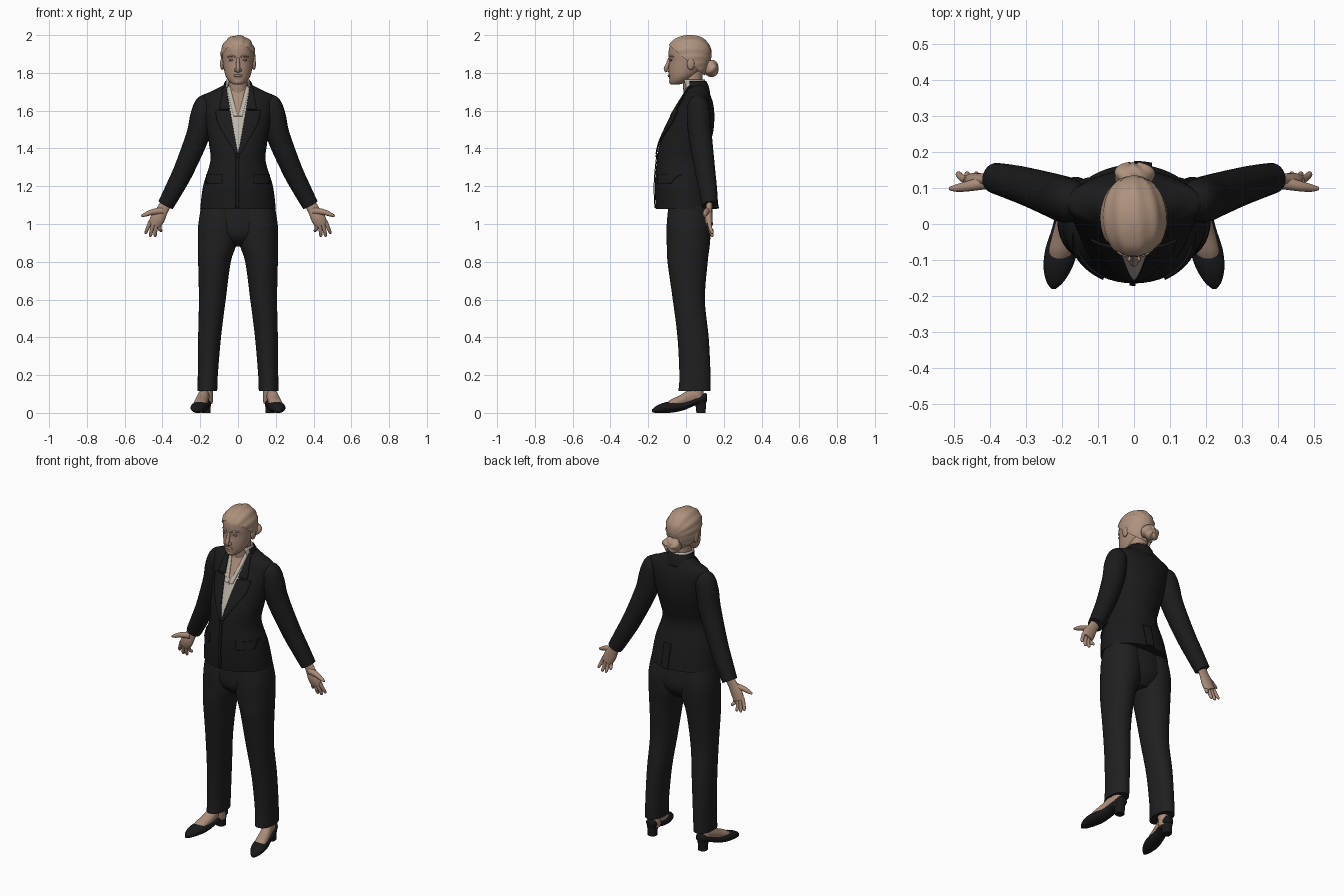
import bpy, bmesh, math
from mathutils import Vector, Matrix

default_cube = bpy.data.objects.get("Cube")
if default_cube:
    bpy.data.objects.remove(default_cube, do_unlink=True)


def material(name, red, green, blue):
    mat = bpy.data.materials.new(name)
    mat.use_nodes = True
    mat.diffuse_color = (red, green, blue, 1)
    shader = mat.node_tree.nodes["Principled BSDF"]
    shader.inputs["Base Color"].default_value = (red, green, blue, 1)
    shader.inputs["Roughness"].default_value = 0.8
    return mat


skin = material("skin", 0.40, 0.26, 0.19)
hair = material("hair", 0.43, 0.29, 0.21)
lip = material("lip", 0.32, 0.18, 0.14)
eye = material("eye", 0.22, 0.15, 0.12)
jacket = material("jacket_cloth", 0.011, 0.011, 0.012)
trouser = material("trouser_cloth", 0.014, 0.014, 0.015)
shirt = material("shirt_cloth", 0.50, 0.46, 0.39)
leather = material("shoe_leather", 0.010, 0.010, 0.011)


def finish(name, bm, mat, mirror=False, thickness=0):
    """Turn a bmesh into a smooth-shaded object, mirrored over x if asked."""
    bmesh.ops.recalc_face_normals(bm, faces=bm.faces)
    mesh = bpy.data.meshes.new(name)
    bm.to_mesh(mesh)
    bm.free()
    mesh.materials.append(mat)
    obj = bpy.data.objects.new(name, mesh)
    bpy.context.collection.objects.link(obj)
    if thickness:
        solid = obj.modifiers.new("thickness", 'SOLIDIFY')
        solid.thickness = thickness
        solid.offset = 0
    if mirror:
        obj.modifiers.new("mirror", 'MIRROR')
    bpy.ops.object.select_all(action='DESELECT')
    obj.select_set(True)
    bpy.context.view_layer.objects.active = obj
    bpy.ops.object.shade_smooth_by_angle(angle=math.radians(45))
    return obj


def smooth(rows, steps=5):
    """Catmull-Rom resampling of rows of numbers."""
    last, out = len(rows) - 1, []
    for i in range(last):
        four = rows[max(i - 1, 0)], rows[i], rows[i + 1], rows[min(i + 2, last)]
        for k in range(steps):
            t = k / steps
            out.append([b + t * (c - a) / 2 + t * t * (2 * a - 5 * b + 4 * c - d) / 2
                        + t ** 3 * (3 * b - a - 3 * c + d) / 2
                        for a, b, c, d in zip(*four)])
    out.append(list(rows[-1]))
    return out


def bridge(bm, rings, cap=True):
    loops = [[bm.verts.new(p) for p in ring] for ring in rings]
    count = len(loops[0])
    for low, high in zip(loops, loops[1:]):
        for j in range(count):
            k = (j + 1) % count
            bm.faces.new((low[j], low[k], high[k], high[j]))
    if cap:
        bm.faces.new(loops[0])
        bm.faces.new(loops[-1])


def power(value, n):
    return math.copysign(abs(value) ** (2 / n), value)


def loft(name, rows, mat, place=lambda u, v, w: (u, v, w), n=2, cut=None,
         cap=True, mirror=False, thickness=0, ripple=None):
    """Superellipse rings; each row is position, u range, v range."""
    rings, segments = [], 48
    for w, u0, u1, v0, v1 in smooth(rows):
        ring = []
        for j in range(segments):
            a = math.tau * j / segments
            ring.append(place((u0 + u1) / 2 + (u1 - u0) / 2 * power(math.cos(a), n),
                              (v0 + v1) / 2 + (v1 - v0) / 2 * power(math.sin(a), n), w))
        rings.append(ring)
    bm = bmesh.new()
    bridge(bm, rings, cap)
    if ripple:
        bmesh.ops.recalc_face_normals(bm, faces=bm.faces)
        bm.normal_update()
        for vert in bm.verts:
            vert.co += vert.normal * ripple(vert.co)
    if cut:
        bmesh.ops.bisect_plane(bm, geom=bm.verts[:] + bm.edges[:] + bm.faces[:],
                               plane_co=cut[0], plane_no=cut[1], clear_inner=True)
    return finish(name, bm, mat, mirror, thickness)


def tube(name, points, mat, flat=1, mirror=True):
    """Round or flattened tube through points of x, y, z, radius."""
    path = smooth(points)
    spots = [Vector(p[:3]) for p in path]
    rings = []
    for i, spot in enumerate(spots):
        along = (spots[min(i + 1, len(spots) - 1)] - spots[max(i - 1, 0)]).normalized()
        side = Vector((0, 1, 0)).cross(along).normalized()
        depth = along.cross(side) * flat
        angles = [math.tau * j / 24 for j in range(24)]
        rings.append([spot + path[i][3] * (side * math.cos(a) + depth * math.sin(a))
                      for a in angles])
    bm = bmesh.new()
    bridge(bm, rings)
    return finish(name, bm, mat, mirror)


def ball(name, centre, radii, mat, mirror=False):
    bm = bmesh.new()
    bmesh.ops.create_uvsphere(bm, u_segments=24, v_segments=14, radius=1,
                              matrix=Matrix.Translation(centre) @ Matrix.Diagonal((*radii, 1)))
    return finish(name, bm, mat, mirror)


# Jacket body: height, half width, front, back
body = [(1.08, 0.20, -0.16, 0.165), (1.20, 0.185, -0.165, 0.14), (1.33, 0.147, -0.155, 0.11),
        (1.42, 0.153, -0.14, 0.128), (1.50, 0.165, -0.108, 0.146), (1.58, 0.177, -0.07, 0.15),
        (1.64, 0.188, -0.035, 0.143), (1.68, 0.188, -0.01, 0.13), (1.70, 0.145, 0, 0.122),
        (1.735, 0.075, 0.01, 0.11)]
loft("jacket_body", [(z, -w, w, f, b) for z, w, f, b in body], jacket)
body_rows = smooth(body)


def body_y(x, z, side):
    """Surface depth of the jacket body, side -1 front, 1 back."""
    for low, high in zip(body_rows, body_rows[1:]):
        if z <= high[0]:
            break
    t = (z - low[0]) / (high[0] - low[0])
    _, w, f, b = [p + t * (q - p) for p, q in zip(low, high)]
    return (f + b) / 2 + side * (b - f) / 2 * math.sqrt(max(0, 1 - (x / w) ** 2))


def patch(name, bottom, top, left, right, lift, mat, side=-1, mirror=False):
    """Cloth panel lying on the jacket body between two x edges."""
    bm, grid, tall, wide = bmesh.new(), [], 30, 12
    for i in range(tall + 1):
        z = bottom + (top - bottom) * i / tall
        row = []
        for j in range(wide + 1):
            x = left(z) + (right(z) - left(z)) * j / wide
            row.append(bm.verts.new((x, body_y(x, z, side) + side * lift, z)))
        grid.append(row)
    for low, high in zip(grid, grid[1:]):
        for j in range(wide):
            bm.faces.new((low[j], low[j + 1], high[j + 1], high[j]))
    return finish(name, bm, mat, mirror, thickness=0.005)


def neckline(z):
    return 0.062 * max(0, (z - 1.38) / 0.345) ** 0.9


def skin_edge(z):
    return 0.04 * (z - 1.56) / 0.16


# Shirt, open neck, lapels and collars
patch("shirt_front", 1.38, 1.73, lambda z: -neckline(z) - 0.006,
      lambda z: neckline(z) + 0.006, 0.004, shirt)
patch("chest", 1.56, 1.73, lambda z: -skin_edge(z), skin_edge, 0.007, skin)
patch("shirt_collar_wings", 1.57, 1.73, skin_edge,
      lambda z: skin_edge(z) + 0.02, 0.009, shirt, mirror=True)
patch("lapels", 1.37, 1.60, neckline,
      lambda z: neckline(z) + min(0.012 + 0.4 * (z - 1.37), 0.078), 0.009, jacket, mirror=True)
patch("collar_leaves", 1.608, 1.73, neckline,
      lambda z: neckline(z) + 0.055 - 0.33 * (z - 1.608), 0.009, jacket, mirror=True)
loft("jacket_collar", [(1.69, -0.095, 0.095, -0.02, 0.125), (1.73, -0.076, 0.076, -0.02, 0.117),
                       (1.755, -0.066, 0.066, -0.02, 0.105)], jacket,
     cut=((0, 0.02, 1.73), (0, 1, 0)), cap=False, thickness=0.006)
loft("shirt_collar", [(1.69, -0.07, 0.07, -0.03, 0.107), (1.765, -0.06, 0.06, -0.03, 0.098)],
     shirt, cut=((0, 0, 1.73), (0, 1, 0.3)), cap=False, thickness=0.005)

# Jacket details
patch("pocket_flaps", 1.215, 1.262, lambda z: 0.085, lambda z: 0.168, 0.006, jacket, mirror=True)
patch("front_overlap", 1.085, 1.375, lambda z: -0.012, lambda z: 0.004, 0.004, jacket)
patch("back_vent", 1.082, 1.22, lambda z: 0, lambda z: 0.05, 0.008, jacket, side=1)
ball("front_button", (0, -0.156, 1.36), (0.009, 0.006, 0.009), leather)
tube("sleeves", [(0.15, 0.065, 1.665, 0.03), (0.172, 0.065, 1.635, 0.055),
                 (0.19, 0.067, 1.57, 0.063), (0.212, 0.075, 1.47, 0.062),
                 (0.285, 0.10, 1.29, 0.054), (0.335, 0.115, 1.19, 0.049),
                 (0.383, 0.127, 1.10, 0.043)], jacket)

# Trousers
loft("trouser_seat", [(1.14, -0.17, 0.17, -0.09, 0.11), (1.0, -0.19, 0.19, -0.098, 0.13),
                      (0.93, -0.16, 0.16, -0.085, 0.12), (0.88, -0.07, 0.07, -0.03, 0.08)], trouser)
loft("trouser_legs", [(1.12, 0, 0.19, -0.09, 0.11), (1.0, 0, 0.21, -0.102, 0.13),
                      (0.9, 0.006, 0.213, -0.102, 0.127), (0.8, 0.038, 0.211, -0.098, 0.115),
                      (0.6, 0.065, 0.207, -0.07, 0.10), (0.4, 0.09, 0.211, -0.045, 0.12),
                      (0.2, 0.107, 0.213, -0.035, 0.13), (0.115, 0.11, 0.214, -0.04, 0.13)],
     trouser, n=2.1, mirror=True)


# Feet and heeled shoes, toes turned out
def turned_out(u, v, w):
    return 0.165 + u + 0.2 * (0.11 - w), w, v


loft("shoes", [(0.112, -0.012, 0.012, 0.065, 0.095), (0.10, -0.03, 0.03, 0.05, 0.105),
               (0.05, -0.036, 0.036, 0.04, 0.078), (-0.01, -0.038, 0.038, 0.015, 0.06),
               (-0.07, -0.045, 0.045, 0.002, 0.062), (-0.12, -0.04, 0.04, 0, 0.053),
               (-0.16, -0.024, 0.024, 0, 0.035), (-0.18, -0.006, 0.006, 0.004, 0.018)],
     leather, turned_out, mirror=True)
loft("feet", [(0.07, -0.027, 0.027, 0.06, 0.13), (0.02, -0.03, 0.03, 0.04, 0.125),
              (-0.03, -0.034, 0.034, 0.03, 0.094), (-0.075, -0.034, 0.034, 0.02, 0.073),
              (-0.10, -0.025, 0.025, 0.02, 0.056)], skin, turned_out, mirror=True)
loft("shoe_heels", [(0, 0.145, 0.193, 0.055, 0.103), (0.04, 0.144, 0.194, 0.05, 0.106),
                    (0.08, 0.14, 0.2, 0.035, 0.108)], leather, n=3, mirror=True)
tube("ankles", [(0.168, 0.062, 0.05, 0.034), (0.165, 0.055, 0.17, 0.036)], skin)

# Hands
tube("palms", [(0.375, 0.125, 1.12, 0.03), (0.40, 0.122, 1.075, 0.031), (0.425, 0.12, 1.03, 0.038),
               (0.442, 0.124, 0.995, 0.033)], skin, flat=0.55)
tube("thumbs", [(0.40, 0.118, 1.07, 0.02), (0.455, 0.106, 1.063, 0.015),
                (0.49, 0.1, 1.05, 0.011), (0.512, 0.098, 1.042, 0.005)], skin)
fingers = {"index": (0.487, 0.948), "middle": (0.463, 0.932),
           "ring": (0.438, 0.932), "little": (0.408, 0.957)}
for i, (finger, (tip_x, tip_z)) in enumerate(fingers.items()):
    root_x, root_z = 0.463 - 0.0155 * i, 1.014 - 0.008 * i
    mid_x, mid_z = (root_x + tip_x) / 2 + 0.002, (root_z + tip_z) / 2
    tube(finger + "_fingers", [(root_x, 0.122, root_z, 0.011), (mid_x, 0.128, mid_z, 0.010),
                               (tip_x, 0.138, tip_z + 0.008, 0.008),
                               (tip_x, 0.139, tip_z, 0.003)], skin)

# Head and neck
tube("neck", [(0, 0.05, 1.66, 0.056), (0, 0.037, 1.72, 0.052), (0, 0.035, 1.78, 0.052),
              (0, 0.04, 1.83, 0.05)], skin, mirror=False)
skull = [(1.738, 0.02, -0.08, -0.04), (1.75, 0.042, -0.086, 0), (1.78, 0.064, -0.09, 0.05),
         (1.82, 0.075, -0.092, 0.09), (1.86, 0.081, -0.089, 0.11), (1.90, 0.083, -0.092, 0.12),
         (1.94, 0.077, -0.086, 0.115), (1.97, 0.055, -0.055, 0.09), (1.985, 0.02, -0.01, 0.05)]
loft("head", [(z, -w, w, f, b) for z, w, f, b in skull], skin)
ball("chin", (0, -0.075, 1.754), (0.022, 0.015, 0.014), skin)
ball("lips", (0, -0.088, 1.785), (0.024, 0.009, 0.008), lip)
tube("nose", [(0, -0.086, 1.878, 0.008), (0, -0.097, 1.845, 0.010), (0, -0.106, 1.822, 0.012),
              (0, -0.10, 1.806, 0.009)], skin, mirror=False)
ball("nostrils", (0.012, -0.094, 1.814), (0.008, 0.011, 0.008), skin, mirror=True)
ball("eyes", (0.034, -0.078, 1.868), (0.014, 0.007, 0.006), eye, mirror=True)
tube("eyebrows", [(0.014, -0.089, 1.885, 0.004), (0.035, -0.082, 1.89, 0.005),
                  (0.056, -0.066, 1.884, 0.003)], hair)
ball("ears", (0.084, 0.025, 1.848), (0.011, 0.02, 0.032), skin, mirror=True)

# Combed-back hair and bun


def strands(co):
    return 0.002 * math.sin(14 * math.atan2(co.x, co.z - 1.87) + 12 * co.y)


scalp = [(1.765, 0.06, -0.06, 0.085), (1.82, 0.084, -0.085, 0.115), (1.88, 0.092, -0.096, 0.132),
         (1.93, 0.088, -0.096, 0.13), (1.97, 0.066, -0.072, 0.105), (1.99, 0.04, -0.035, 0.075),
         (1.999, 0.01, 0, 0.035)]
loft("hair_cap", [(z, -w, w, f, b) for z, w, f, b in scalp], hair,
     cut=((0, 0, 1.87), (0, 0.85, 1)), ripple=strands)
bun = [(0.10, 0.03, 1.80, 1.845), (0.118, 0.05, 1.785, 1.862), (0.142, 0.056, 1.78, 1.866),
       (0.16, 0.042, 1.79, 1.855), (0.169, 0.016, 1.81, 1.835)]
loft("hair_bun", [(y, -w, w, low, high) for y, w, low, high in bun], hair,
     lambda u, v, w: (u, w, v),
     ripple=lambda co: 0.003 * math.sin(5 * math.atan2(co.x, co.z - 1.82) + 90 * co.y))
